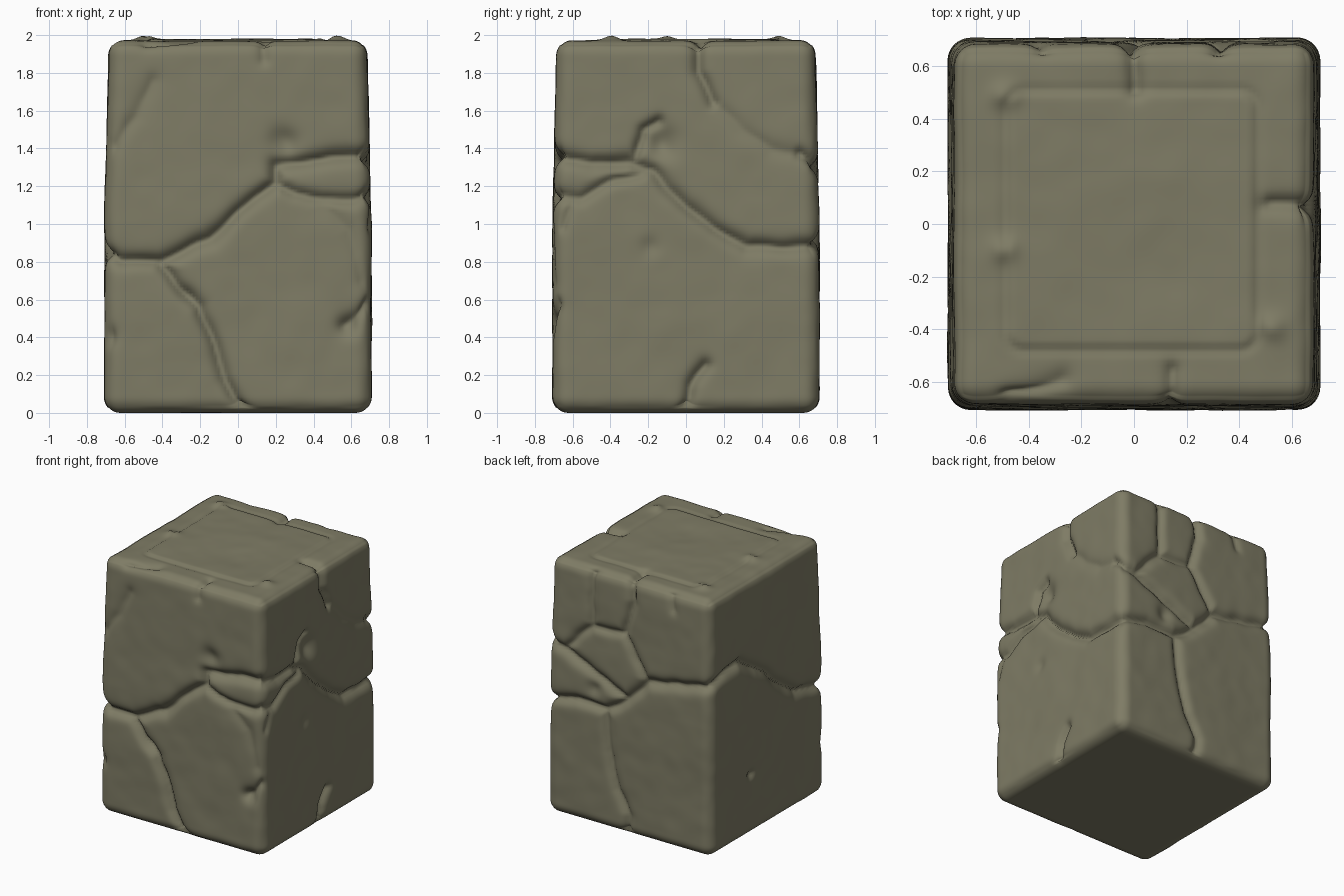
import bpy, bmesh, math
from mathutils import Vector, noise

if "Cube" in bpy.data.objects:
    bpy.data.objects.remove(bpy.data.objects["Cube"])

HX, H, R = 0.70, 1.975, 0.085      # half width, height, edge radius
NX, NZ = 84, 118                   # grid density

# Maps from flat face coordinates to the block surface
FACE = {
    "front": lambda a, b: Vector((a, -HX, b)),
    "right": lambda a, b: Vector((HX, a, b)),
    "back": lambda a, b: Vector((a, HX, b)),
    "left": lambda a, b: Vector((-HX, a, b)),
    "top": lambda a, b: Vector((a, b, H)),
}
segments = []


def crack(face, depth, width, *pts):
    """Register a crack as line segments on one face."""
    v = [FACE[face](a, b) for a, b in pts]
    for a, b in zip(v, v[1:]):
        d = b - a
        segments.append((a, d, d.length_squared, depth, width))


# Front cracks
crack("front", .06, .035, (-.7, .83), (-.6, .81), (-.4, .81), (-.15, .92), (0, 1.07),
      (.2, 1.22), (.2, 1.31), (.45, 1.34), (.6, 1.36), (.7, 1.36))
crack("front", .045, .03, (.2, 1.22), (.3, 1.16), (.45, 1.13), (.6, 1.13), (.7, 1.15))
crack("front", .055, .032, (-.42, .8), (-.3, .66), (-.2, .56), (-.12, .35), (-.07, .18), (.02, 0))
crack("front", .02, .04, (-.46, 1.76), (-.54, 1.57), (-.66, 1.42))
crack("front", .015, .04, (.42, 1.12), (.58, .98), (.65, .7))
crack("front", .03, .03, (.7, .57), (.55, .46))
crack("front", .025, .025, (.13, 1.97), (.14, 1.87))
# Right cracks
crack("right", .055, .035, (-.7, 1.36), (-.5, 1.32), (-.3, 1.33), (-.18, 1.28), (0, 1.1),
      (.15, .98), (.32, .88), (.5, .88), (.7, .88))
crack("right", .04, .03, (-.7, 1.15), (-.55, 1.14), (-.4, 1.23), (-.2, 1.28))
crack("right", .045, .025, (-.27, 1.33), (-.23, 1.5), (-.15, 1.54))
crack("right", .05, .03, (.06, 1.975), (.07, 1.8), (.15, 1.64))
crack("right", .02, .04, (.15, 1.64), (.3, 1.5), (.45, 1.39), (.6, 1.37))
crack("right", .05, .03, (.6, 1.37), (.7, 1.33))
crack("right", .05, .03, (0, 0), (.03, .15), (.1, .26))
crack("right", .02, .025, (-.6, 1.12), (-.65, .98))
# Back cracks
crack("back", .05, .035, (.7, 1.33), (.5, 1.27), (.25, 1.15), (.02, 1.04))
crack("back", .055, .035, (.7, .88), (.45, .93), (.2, .92), (.02, 1.04), (-.15, 1.22),
      (-.45, 1.27), (-.7, 1.32))
crack("back", .04, .03, (.33, 1.97), (.34, 1.75), (.33, 1.53), (.45, 1.42), (.55, 1.3))
crack("back", .04, .03, (.33, 1.53), (.05, 1.54), (-.15, 1.22))
crack("back", .05, .03, (0, 1.975), (-.02, 1.8), (.05, 1.54))
crack("back", .04, .03, (.2, .92), (.17, .6), (.1, .33), (0, .16), (.02, 0))
crack("back", .025, .03, (-.35, 1.97), (-.38, 1.83))
# Left cracks
crack("left", .055, .035, (.7, 1.32), (.5, 1.36), (.32, 1.38), (.1, 1.26), (-.15, 1.05),
      (-.35, .9), (-.7, .83))
# Notches through the top rim
crack("top", .045, .028, (0, .7), (.01, .52))
crack("top", .045, .028, (.7, .07), (.52, .08))
crack("top", .03, .025, (.14, -.7), (.15, -.57))
crack("top", .03, .04, (-.48, -.68), (-.28, -.61))

# Chips and bumps: position, radius, inward depth
dents = [
    (FACE["front"](.25, 1.43), .07, .04), (FACE["front"](-.68, .4), .05, .025),
    (FACE["front"](.58, .46), .06, .03), (FACE["front"](-.27, .62), .05, .015),
    (FACE["right"](-.13, 1.43), .08, .05), (FACE["right"](-.19, .88), .05, .015),
    (FACE["left"](.2, .48), .035, .03), (FACE["back"](.3, 1.05), .06, .03),
    (FACE["top"](-.5, .5), .05, -.026), (FACE["top"](-.51, -.1), .05, -.026),
    (FACE["top"](.54, -.4), .05, -.026), (FACE["top"](.1, -.2), .15, .008),
]


def crack_depth(p):
    best = 0.0
    for a, d, l2, depth, width in segments:
        e = p - a
        t = min(1.0, max(0.0, e.dot(d) / l2))
        dist2 = (e - d * t).length_squared
        if dist2 < 0.03:
            best = max(best, depth * math.exp(-(math.sqrt(dist2) / width) ** 1.4))
    return best


def panel_offset(p):
    """Shallow groove around the square panel on top, with a lower rim."""
    qx, qy = abs(p.x + .01) - .49 + .07, abs(p.y - .015) - .505 + .07
    d = math.hypot(max(qx, 0), max(qy, 0)) + min(max(qx, qy), 0) - .07
    rim = .007 * min(1, max(0, d / .02))
    return rim + .014 * math.exp(-(d / .016) ** 2)


def sculpt(p):
    """Round, carve and taper one point of the plain box."""
    q = Vector((max(-HX + R, min(HX - R, p.x)), max(-HX + R, min(HX - R, p.y)),
                max(R, min(H - R, p.z))))
    n = (p - q).normalized()
    out = q + n * R
    warp = p + noise.noise_vector(p * 7) * .012
    cut = crack_depth(warp)
    for c, r, depth in dents:
        k = (warp - c).length_squared / (r * r)
        if k < 8:
            cut += depth * math.exp(-k)
    cut += .006 * noise.noise(p * 3.1) + .003 * noise.noise(p * 8)
    if p.z > H - 1e-5:
        cut = cut + panel_offset(p) - .002
    if p.z < 1e-5:
        cut *= .15
    out -= n * cut
    k = 1.008 - .03 * max(0, min(1, (p.z - 1.0) / .9))
    return Vector((out.x * k, out.y * k, max(0, out.z)))


# Stone block: six grids welded into a closed box, then sculpted
bm = bmesh.new()


def grid(origin, u, v, nu, nv):
    rows = [[bm.verts.new(origin + u * (i / nu) + v * (j / nv)) for i in range(nu + 1)]
            for j in range(nv + 1)]
    for j in range(nv):
        for i in range(nu):
            bm.faces.new((rows[j][i], rows[j][i + 1], rows[j + 1][i + 1], rows[j + 1][i]))


W = 2 * HX
X, Y, Z = Vector((W, 0, 0)), Vector((0, W, 0)), Vector((0, 0, H))
o = Vector((-HX, -HX, 0))
grid(o, X, Z, NX, NZ)
grid(o + X, Y, Z, NX, NZ)
grid(o + X + Y, -X, Z, NX, NZ)
grid(o + Y, -Y, Z, NX, NZ)
grid(o + Z, X, Y, NX, NX)
grid(o, Y, X, NX, NX)
bmesh.ops.remove_doubles(bm, verts=bm.verts, dist=1e-4)
for v in bm.verts:
    v.co = sculpt(v.co.copy())
bmesh.ops.recalc_face_normals(bm, faces=bm.faces)
for f in bm.faces:
    f.smooth = True

mesh = bpy.data.meshes.new("stone_block")
bm.to_mesh(mesh)
bm.free()
block = bpy.data.objects.new("stone_block", mesh)
bpy.context.collection.objects.link(block)

stone = bpy.data.materials.new("olive grey stone")
stone.diffuse_color = (0.21, 0.20, 0.13, 1)
stone.use_nodes = True
stone.node_tree.nodes["Principled BSDF"].inputs["Base Color"].default_value = stone.diffuse_color
mesh.materials.append(stone)
